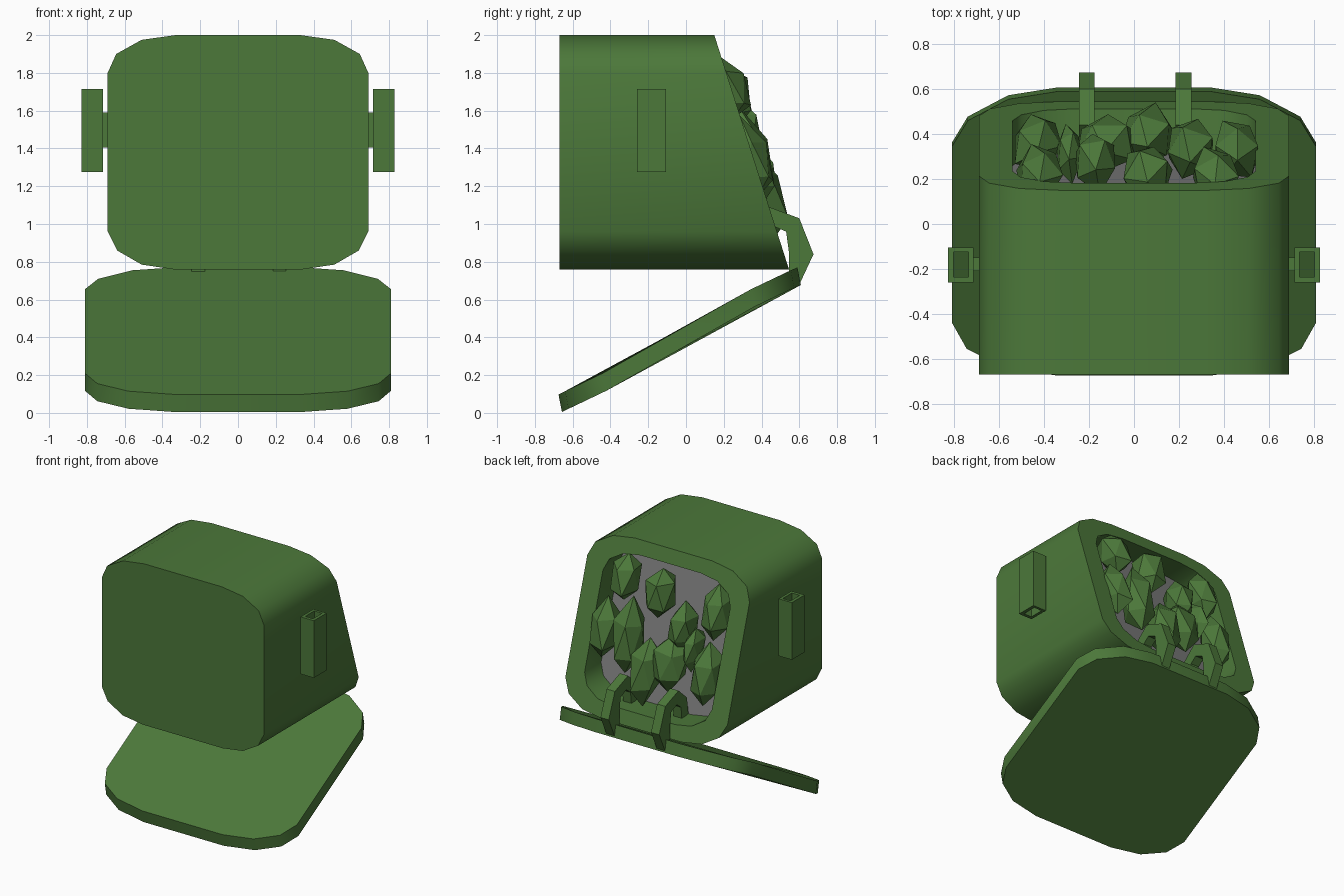
import bpy, bmesh, math, random
from mathutils import Vector

if "Cube" in bpy.data.objects:
    bpy.data.objects.remove(bpy.data.objects["Cube"])
random.seed(4)


def mat(name, col):
    m = bpy.data.materials.new(name)
    m.diffuse_color = (*col, 1)
    m.use_nodes = True
    m.node_tree.nodes["Principled BSDF"].inputs["Base Color"].default_value = m.diffuse_color
    return m


green = mat("leaf_green", (0.072, 0.188, 0.042))
grey = mat("inner_grey", (0.19, 0.19, 0.19))


def finish(bm, name, angle=None, mats=(green,)):
    bmesh.ops.recalc_face_normals(bm, faces=bm.faces[:])
    me = bpy.data.meshes.new(name)
    bm.to_mesh(me)
    bm.free()
    for m in mats:
        me.materials.append(m)
    if angle:
        me.shade_smooth()
        me.set_sharp_from_angle(angle=math.radians(angle))
    ob = bpy.data.objects.new(name, me)
    bpy.context.collection.objects.link(ob)
    return ob


def bridge(bm, a, b):
    for i in range(len(a)):
        j = (i + 1) % len(a)
        bm.faces.new((a[i], a[j], b[j], b[i]))


def ring(bm, pts):
    return [bm.verts.new(p) for p in pts]


def box(bm, x0, x1, y0, y1, z0, z1):
    lo = ring(bm, [(x0, y0, z0), (x1, y0, z0), (x1, y1, z0), (x0, y1, z0)])
    hi = ring(bm, [(x0, y0, z1), (x1, y0, z1), (x1, y1, z1), (x0, y1, z1)])
    bridge(bm, lo, hi)
    bm.faces.new(lo)
    bm.faces.new(hi)


def slant(z):
    """y of the sloping open end at height z"""
    return 0.15 + (2.0 - z) * 0.395 / 1.24


# Container body: rounded block with a sloping, recessed open end
half = [(0.33, 2.0), (0.51, 1.975), (0.645, 1.90), (0.69, 1.80),
        (0.69, 0.96), (0.64, 0.86), (0.51, 0.785), (0.34, 0.76)]
outer = half + [(-x, z) for x, z in reversed(half)]
inner = [(x * 0.785, 1.38 + (z - 1.38) * 0.835) for x, z in outer]
bm = bmesh.new()
front = ring(bm, [(x, -0.67, z) for x, z in outer])
rim = ring(bm, [(x, slant(z), z) for x, z in outer])
lip = ring(bm, [(x, slant(z), z) for x, z in inner])
deep = ring(bm, [(x, slant(z) - 0.2, z) for x, z in inner])
bm.faces.new(front)
bridge(bm, front, rim)
bridge(bm, rim, lip)
bridge(bm, lip, deep)
bm.faces.new(deep).material_index = 1
finish(bm, "container_body", 45, (green, grey))

# Hanging lid: tilted rounded plate
half = [(0.34, 0.59, 0.77), (0.56, 0.555, 0.755), (0.74, 0.46, 0.71), (0.81, 0.345, 0.655),
        (0.81, -0.44, 0.21), (0.745, -0.555, 0.155), (0.58, -0.64, 0.115), (0.34, -0.675, 0.098)]
pts = half + [(-x, y, z) for x, y, z in reversed(half)]
bm = bmesh.new()
top = ring(bm, pts)
low = ring(bm, [(x, y + 0.018, z - 0.093) for x, y, z in pts])
bridge(bm, top, low)
bm.faces.new(top)
bm.faces.new(low)
finish(bm, "lid", 45)

# Hinge hooks curling from the lid into the opening
out = [(0.605, 0.69), (0.675, 0.84), (0.60, 1.03), (0.44, 1.09), (0.34, 1.0), (0.32, 0.87)]
inn = [(0.545, 0.74), (0.545, 0.85), (0.53, 0.96), (0.46, 0.99), (0.41, 0.95), (0.40, 0.85)]
for name, cx in (("left_hinge", -0.21), ("right_hinge", 0.22)):
    bm = bmesh.new()
    loops = [ring(bm, [(cx + s * 0.035, y, z) for y, z in p])
             for s, p in ((-1, out), (1, out), (1, inn), (-1, inn))]
    sections = list(zip(*loops))
    for a, b in zip(sections, sections[1:]):
        bridge(bm, a, b)
    bm.faces.new(sections[0])
    bm.faces.new(sections[-1])
    finish(bm, name)

# Side brackets: open square tubes on small tabs
for name, s in (("left_bracket", -1), ("right_bracket", 1)):
    bm = bmesh.new()

    def square(x0, x1, y0, y1, z):
        return ring(bm, [(s * x0, y0, z), (s * x1, y0, z), (s * x1, y1, z), (s * x0, y1, z)])
    o = [square(0.715, 0.828, -0.26, -0.105, z) for z in (1.275, 1.715)]
    i = [square(0.737, 0.803, -0.235, -0.125, z) for z in (1.275, 1.715)]
    bridge(bm, o[0], o[1])
    bridge(bm, o[1], i[1])
    bridge(bm, i[1], i[0])
    bridge(bm, i[0], o[0])
    box(bm, s * 0.68, s * 0.72, -0.21, -0.15, 1.405, 1.59)
    finish(bm, name)

# Faceted crystals filling the opening: x, z, half width, half height
crystals = [(0.36, 1.72, 0.11, 0.18), (0.06, 1.68, 0.11, 0.19), (-0.17, 1.50, 0.10, 0.17),
            (-0.42, 1.66, 0.11, 0.20), (0.46, 1.34, 0.11, 0.21), (0.25, 1.32, 0.12, 0.27),
            (0.06, 1.15, 0.12, 0.23), (-0.13, 1.24, 0.14, 0.21), (-0.43, 1.22, 0.12, 0.23),
            (-0.29, 1.38, 0.06, 0.15)]
for n, (x, z, w, h) in enumerate(crystals):
    bm = bmesh.new()
    bmesh.ops.create_icosphere(bm, subdivisions=1, radius=1)
    turn = random.uniform(0, 6)
    for v in bm.verts:
        p = v.co * random.uniform(0.9, 1.15)
        px = p.x * math.cos(turn) - p.y * math.sin(turn)
        py = p.x * math.sin(turn) + p.y * math.cos(turn)
        v.co = Vector((x + px * w, slant(z) - 0.03 + py * 0.13 - p.z * h * 0.2, z + p.z * h))
    finish(bm, f"crystal_{n + 1}")
